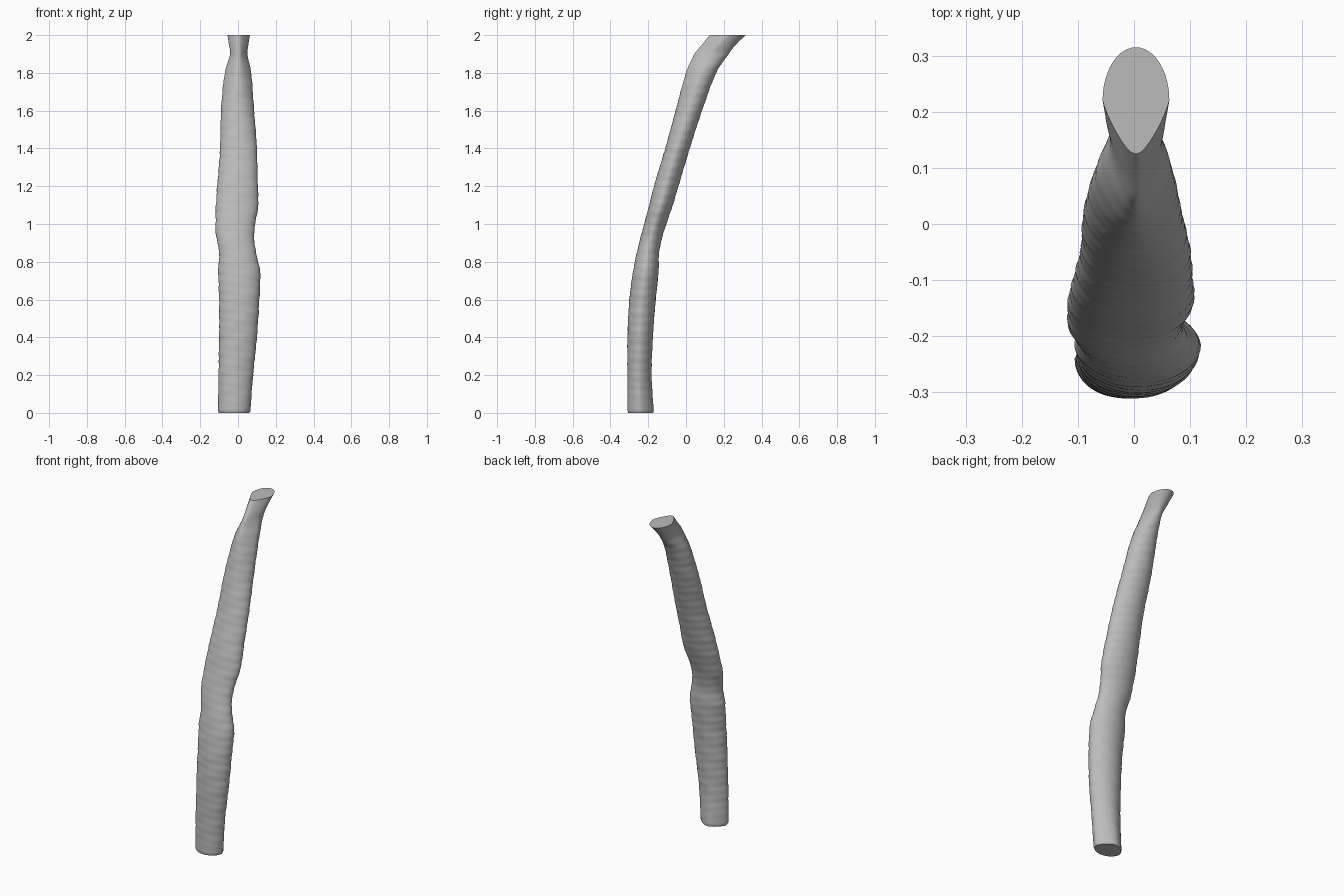
import bpy
import bmesh
import math

cube = bpy.data.objects.get("Cube")
if cube:
    bpy.data.objects.remove(cube, do_unlink=True)

# Each section: height, left edge, right edge, front edge, back edge, front pinch, back pinch
SECTIONS = [
    (0, -.106, .065, -.31, -.17, 0, .3),
    (.2, -.103, .08, -.31, -.182, 0, .2),
    (.4, -.1, .1, -.31, -.175, 0, .1),
    (.6, -.1, .113, -.3, -.16, 0, .1),
    (.75, -.105, .117, -.28, -.145, 0, .1),
    (.85, -.1, .095, -.26, -.142, 0, .1),
    (.95, -.117, .085, -.235, -.12, 0, .1),
    (1.1, -.117, .107, -.195, -.07, 0, .1),
    (1.2, -.11, .105, -.17, -.04, 0, .1),
    (1.4, -.095, .1, -.11, .02, 0, .1),
    (1.6, -.09, .085, -.055, .085, .1, 0),
    (1.8, -.07, .07, 0, .16, .3, 0),
    (1.9, -.042, .05, .045, .225, .4, 0),
    (1.95, -.048, .055, .085, .265, .45, 0),
    (2, -.056, .063, .125, .315, .45, 0),
]
SIDES = 48
RINGS = 200


def section_at(z):
    """Smoothly interpolate the outline measurements at a height."""
    last = len(SECTIONS) - 1
    i = 0
    while i < last - 1 and z > SECTIONS[i + 1][0]:
        i += 1
    before, a = SECTIONS[max(i - 1, 0)], SECTIONS[i]
    b, after = SECTIONS[i + 1], SECTIONS[min(i + 2, last)]
    span = b[0] - a[0]
    t = (z - a[0]) / span
    values = []
    for k in range(1, len(a)):
        slope_a = (b[k] - before[k]) / (b[0] - before[0]) * span
        slope_b = (after[k] - a[k]) / (after[0] - a[0]) * span
        values.append((2 * t**3 - 3 * t**2 + 1) * a[k] + (t**3 - 2 * t**2 + t) * slope_a
                      + (3 * t**2 - 2 * t**3) * b[k] + (t**3 - t**2) * slope_b)
    return values


def add_ring(bm, z, scale=1.0):
    """One egg-shaped cross-section with faint slanted growth ripples."""
    left, right, front, back, front_pinch, back_pinch = section_at(z)
    fade = min(1, z * 8, (2 - z) * 8)
    ring = []
    for i in range(SIDES):
        angle = math.tau * i / SIDES
        c, s = math.cos(angle), math.sin(angle)
        pinch = front_pinch * max(0, -s) + back_pinch * max(0, s)
        ripple = math.sin(z * 130 + c * 2) + math.sin(z * 57 - c * 3 + s)
        size = scale * (1 + .008 * fade * ripple)
        x = (left + right) / 2 + (right - left) / 2 * c * (1 - pinch) * size
        y = (front + back) / 2 + (back - front) / 2 * s * size
        ring.append(bm.verts.new((x, y, z)))
    return ring


# Bent stem lofted through the sections, with a slightly rounded foot
bm = bmesh.new()
rings = [add_ring(bm, 0, .94)]
rings += [add_ring(bm, .01 + 1.99 * n / RINGS) for n in range(RINGS + 1)]
for lower, upper in zip(rings, rings[1:]):
    for i in range(SIDES):
        j = (i + 1) % SIDES
        bm.faces.new((lower[i], lower[j], upper[j], upper[i]))
bm.faces.new(list(reversed(rings[0])))
bm.faces.new(rings[-1])

mesh = bpy.data.meshes.new("bent_stem")
bm.to_mesh(mesh)
bm.free()
stem = bpy.data.objects.new("bent_stem", mesh)
bpy.context.collection.objects.link(stem)

# Plain grey finish
grey = bpy.data.materials.new("plain grey")
grey.use_nodes = True
colour = (.5, .5, .5, 1)
grey.diffuse_color = colour
grey.node_tree.nodes["Principled BSDF"].inputs["Base Color"].default_value = colour
mesh.materials.append(grey)

# Smooth sides with crisp end faces
bpy.ops.object.select_all(action='DESELECT')
stem.select_set(True)
bpy.context.view_layer.objects.active = stem
bpy.ops.object.shade_smooth_by_angle(angle=math.radians(40))
